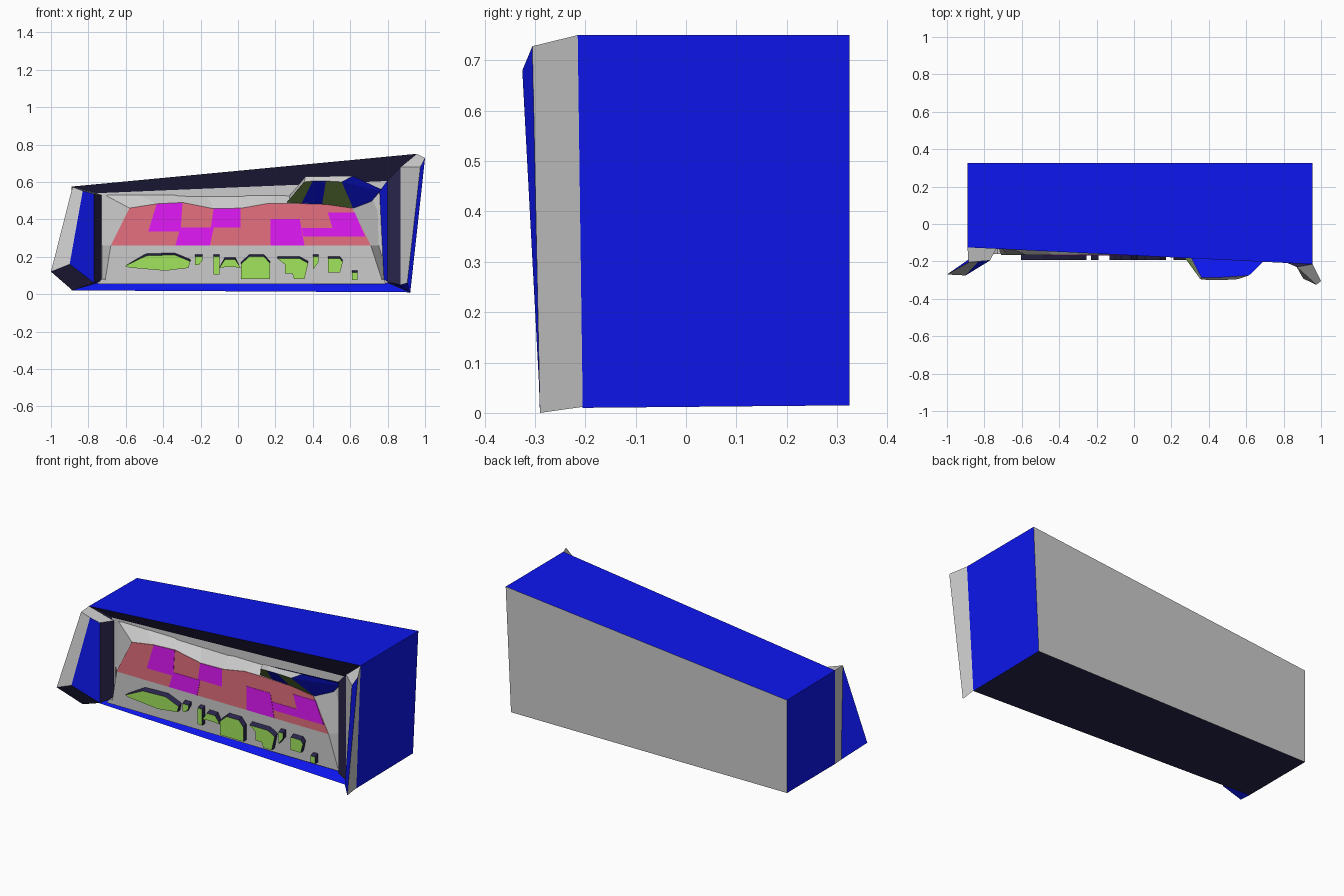
import bpy, bmesh

if "Cube" in bpy.data.objects:
    bpy.data.objects.remove(bpy.data.objects["Cube"])


def material(name, rgb):
    m = bpy.data.materials.new(name)
    m.diffuse_color = (*rgb, 1)
    m.use_nodes = True
    m.node_tree.nodes["Principled BSDF"].inputs["Base Color"].default_value = m.diffuse_color
    return m


MATS = {
    "blue": material("blue", (0.004, 0.008, 0.85)),
    "dark": material("dark_navy", (0.022, 0.018, 0.07)),
    "pink": material("pink", (0.78, 0.16, 0.21)),
    "magenta": material("magenta", (0.76, 0.01, 0.95)),
    "green": material("green", (0.36, 0.78, 0.11)),
    "olive": material("olive", (0.16, 0.27, 0.06)),
    "grey": material("grey", (0.8, 0.8, 0.8)),
}


def build(name, points, faces):
    """points: {key: xyz}; faces: [(colour, keys)]."""
    bm = bmesh.new()
    verts = {k: bm.verts.new(p) for k, p in points.items()}
    slots = []
    for colour, keys in faces:
        f = bm.faces.new([verts[k] for k in keys])
        if colour not in slots:
            slots.append(colour)
        f.material_index = slots.index(colour)
    bmesh.ops.recalc_face_normals(bm, faces=bm.faces)
    me = bpy.data.meshes.new(name)
    bm.to_mesh(me)
    bm.free()
    for s in slots:
        me.materials.append(MATS[s])
    ob = bpy.data.objects.new(name, me)
    bpy.context.collection.objects.link(ob)
    return ob


def loft(name, front, back, front_colour, side_colour, back_colour=None):
    """Solid between two rings with the same number of points."""
    n = len(front)
    pts = {("f", i): p for i, p in enumerate(front)}
    pts.update({("b", i): p for i, p in enumerate(back)})
    sides = side_colour if isinstance(side_colour, list) else [side_colour] * n
    faces = [(front_colour, [("f", i) for i in range(n)]),
             (back_colour or side_colour, [("b", i) for i in range(n)])]
    for i in range(n):
        j = (i + 1) % n
        faces.append((sides[i], [("f", i), ("f", j), ("b", j), ("b", i)]))
    return build(name, pts, faces)


def slab(name, outline, y0, y1, colour, side=None, lift=0.0):
    """Extrude an x-z outline; lift raises the back edge of its upper points."""
    mid = sum(z for _, z in outline) / len(outline)
    return loft(name, [(x, y0, z) for x, z in outline],
                [(x, y1, z + (lift if z > mid else 0)) for x, z in outline],
                colour, side or colour)


# Main casing with its sloping front frame and recessed panel
casing = {}
rings = {
    "o": [(-.89, -.125, .02), (.92, -.205, .01), (.955, -.215, .75), (-.89, -.125, .575)],
    "i": [(-.75, -.11, .06), (.8, -.13, .06), (.8, -.12, .605), (-.75, -.11, .54)],
    "b": [(-.89, .325, .02), (.92, .325, .015), (.955, .325, .75), (-.89, .325, .57)],
}
for k, ring in rings.items():
    for i, p in enumerate(ring):
        casing[k + str(i)] = p
faces = [("grey", ["i0", "i1", "i2", "i3"]), ("grey", ["b0", "b1", "b2", "b3"])]
frame_colours = ["blue", "dark", "dark", "dark"]
shell_colours = ["dark", "blue", "blue", "blue"]
for i in range(4):
    j = (i + 1) % 4
    faces.append((frame_colours[i], [f"o{i}", f"o{j}", f"i{j}", f"i{i}"]))
    faces.append((shell_colours[i], [f"o{i}", f"o{j}", f"b{j}", f"b{i}"]))
build("casing", casing, faces)

# Left flared pillar
build("left_pillar", {
    "K0": (-.89, -.125, .575), "K1": (-.89, -.125, .02),
    "T0": (-.885, -.205, .573), "T1": (-.83, -.2, .552), "T2": (-.77, -.195, .535),
    "O": (-1, -.27, .12), "I": (-.9, -.275, .16),
    "B0": (-.885, -.19, .02), "B2": (-.77, -.195, .06),
    "N0": (-.73, -.12, .53), "N1": (-.73, -.12, .07),
}, [("grey", ["T0", "T1", "I", "O"]), ("dark", ["O", "I", "B2", "B0"]),
    ("blue", ["T1", "T2", "B2", "I"]), ("blue", ["T0", "O", "B0"]),
    ("grey", ["K0", "T0", "B0", "K1"]), ("dark", ["T2", "N0", "N1", "B2"]),
    ("grey", ["K0", "T0", "T1", "T2", "N0"]), ("blue", ["K1", "B0", "B2", "N1"]),
    ("grey", ["K0", "N0", "N1", "K1"])])

# Right flared pillar
build("right_pillar", {
    "C": (.955, -.215, .75), "D": (.92, -.205, .012),
    "P": (1, -.305, .728), "Q": (.975, -.325, .68),
    "Pb": (.92, -.29, 0), "Qb": (.905, -.292, .06),
    "R": (.87, -.23, .68), "Rb": (.87, -.23, .05),
    "S": (.8, -.2, .61), "Sb": (.8, -.2, .065),
    "U": (.757, -.13, .55), "Ub": (.78, -.13, .08),
}, [("grey", ["C", "P", "Pb", "D"]), ("blue", ["P", "Q", "Qb", "Pb"]),
    ("grey", ["Q", "R", "Rb", "Qb"]), ("dark", ["R", "S", "Sb", "Rb"]),
    ("blue", ["S", "U", "Ub", "Sb"]), ("grey", ["C", "P", "Q", "R"]),
    ("dark", ["C", "R", "S", "U"]), ("blue", ["D", "Pb", "Qb", "Rb"]),
    ("blue", ["D", "Rb", "Sb", "Ub"]), ("grey", ["C", "U", "Ub", "D"])])

# Ledge under the raised panel
slab("ledge", [(-.75, .055), (.79, .055), (.78, .08), (-.73, .08)], -.16, -.1, "grey")

# Raised panel with a wavy skyline
skyline = [(.61, .46), (.47, .48), (.3, .485), (.16, .485), (.02, .46),
           (-.13, .457), (-.297, .49), (-.435, .483), (-.58, .46)]
outline = [(-.71, .075), (.77, .075), (.71, .26)] + skyline + [(-.68, .26)]
rear = [(-.735, .07), (.79, .07), (.78, .26)]
rear += [(.765 - 1.495 * i / 8, .54) for i in range(9)] + [(-.735, .26)]
loft("raised_panel", [(x, -.165, z) for x, z in outline],
     [(x, -.1, z) for x, z in rear], "grey", "grey")
slab("pink_band", [(-.68, .26), (.71, .26)] + skyline, -.167, -.16, "pink")

# Magenta patches on the band
patches = [
    [(-.48, .334), (-.307, .334), (-.297, .488), (-.435, .482)],
    [(-.335, .261), (-.15, .261), (-.13, .355), (-.307, .355)],
    [(-.145, .356), (.013, .356), (.013, .459), (-.13, .457)],
    [(.174, .261), (.355, .261), (.33, .402), (.174, .402)],
    [(.35, .307), (.68, .307), (.625, .436), (.48, .436), (.505, .354), (.34, .354)],
]
for p in patches:
    slab("magenta_patch", p, -.169, -.16, "magenta")

# Green silhouettes standing in front of the panel
shapes = [
    [(-.605, .15), (-.49, .205), (-.34, .21), (-.255, .175), (-.265, .14), (-.39, .125), (-.58, .142)],
    [(-.23, .2), (-.19, .2), (-.19, .18), (-.21, .155), (-.23, .155)],
    [(-.13, .2), (-.1, .2), (-.1, .105), (-.13, .105)],
    [(-.1, .14), (-.07, .185), (-.015, .185), (.015, .14), (-.02, .145), (-.065, .145)],
    [(.015, .16), (.06, .2), (.14, .2), (.17, .165), (.17, .08), (.015, .08)],
    [(.21, .19), (.33, .19), (.375, .165), (.355, .08), (.3, .08), (.29, .11), (.25, .11), (.25, .16)],
    [(.4, .2), (.43, .2), (.43, .17), (.4, .13)],
    [(.48, .19), (.545, .19), (.56, .17), (.545, .115), (.48, .115)],
    [(.61, .115), (.64, .115), (.64, .075), (.61, .075)],
]
for s in shapes:
    slab("green_silhouette", s, -.192, -.16, "green", "dark", lift=.013)

# Faceted canopy overhanging the top right of the panel
low = [(.26, -.165, .49), (.34, -.165, .485), (.45, -.165, .48), (.615, -.165, .46), (.7, -.12, .48)]
rim = [(.355, -.295, .6), (.4, -.3, .605), (.47, -.3, .605), (.555, -.295, .6), (.76, -.14, .55)]
top = [(.36, -.285, .628), (.4, -.285, .63), (.47, -.285, .63), (.615, -.275, .632), (.765, -.13, .56)]
pts = {"L": (.27, -.11, .52), "Lb": (.26, -.11, .49), "M": (.765, -.11, .555), "Mb": (.7, -.11, .48)}
for tag, ring in (("a", low), ("r", rim), ("t", top)):
    for i, p in enumerate(ring):
        pts[tag + str(i)] = p
faces = [("blue", ["L", "t0", "t1", "t2", "t3", "t4", "M"]),
         ("olive", ["Lb", "a0", "r0"]), ("grey", ["Lb", "r0", "t0", "L"]),
         ("blue", ["M", "t4", "r4", "a4", "Mb"]), ("grey", ["L", "M", "Mb", "Lb"]),
         ("grey", ["Lb", "a0", "a1", "a2", "a3", "a4", "Mb"])]
for i, colour in enumerate(["olive", "blue", "olive", "blue"]):
    faces.append((colour, [f"a{i}", f"a{i+1}", f"r{i+1}", f"r{i}"]))
    faces.append(("blue" if i == 3 else "grey", [f"r{i}", f"r{i+1}", f"t{i+1}", f"t{i}"]))
build("canopy", pts, faces)
